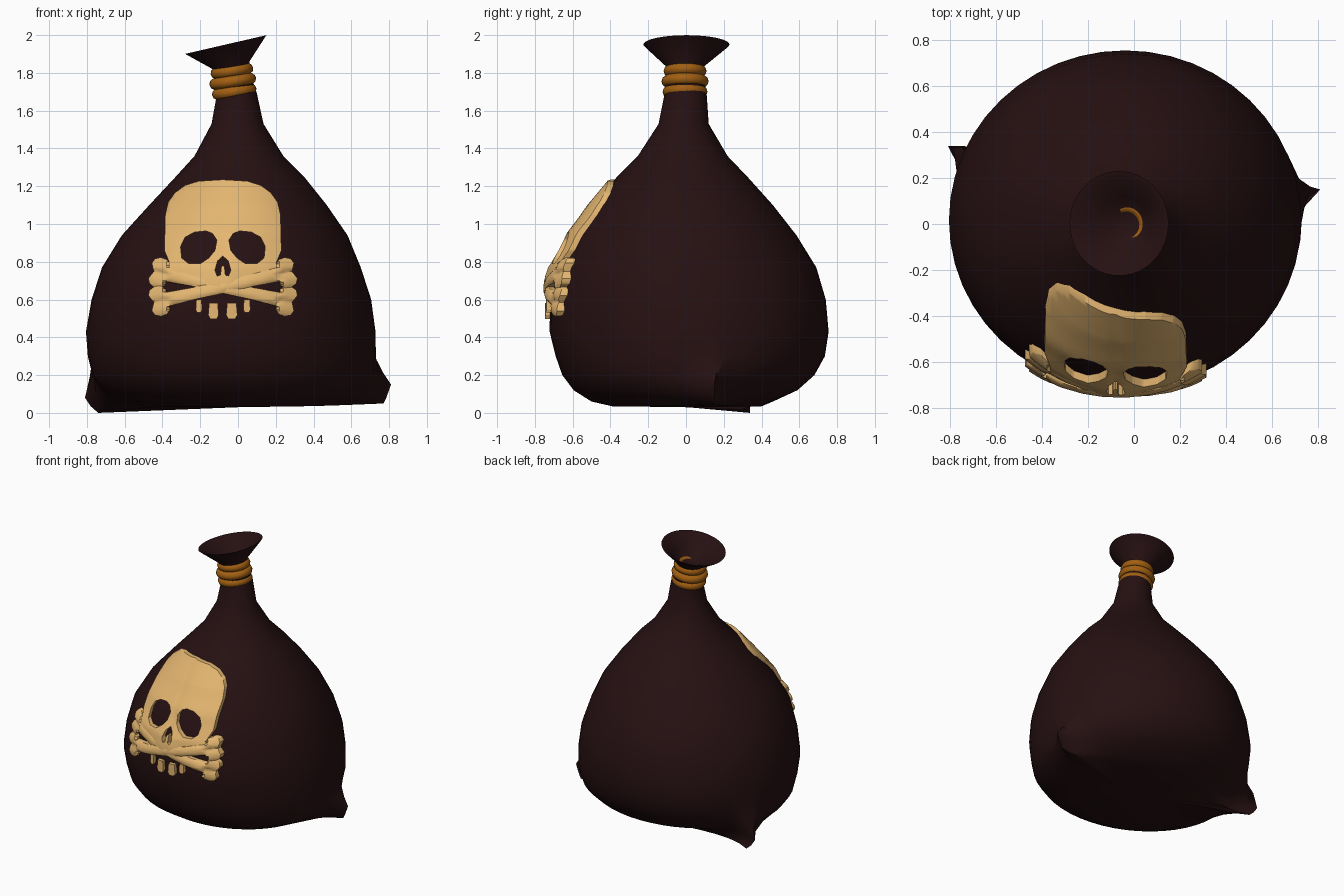
import bpy, bmesh, math
from mathutils import Vector
from mathutils.bvhtree import BVHTree

if "Cube" in bpy.data.objects:
    bpy.data.objects.remove(bpy.data.objects["Cube"])


def material(name, rgb):
    m = bpy.data.materials.new(name)
    m.diffuse_color = (*rgb, 1)
    m.use_nodes = True
    m.node_tree.nodes["Principled BSDF"].inputs["Base Color"].default_value = m.diffuse_color
    return m


CLOTH = material("dark brown cloth", (0.019, 0.0052, 0.006))
ROPE = material("orange rope", (0.36, 0.115, 0.006))
BONE = material("pale bone", (0.78, 0.47, 0.165))


def add_object(name, bm, mat, angle=40):
    bmesh.ops.recalc_face_normals(bm, faces=bm.faces)
    me = bpy.data.meshes.new(name)
    bm.to_mesh(me)
    bm.free()
    me.materials.append(mat)
    ob = bpy.data.objects.new(name, me)
    bpy.context.collection.objects.link(ob)
    bpy.ops.object.select_all(action='DESELECT')
    ob.select_set(True)
    bpy.context.view_layer.objects.active = ob
    bpy.ops.object.shade_smooth_by_angle(angle=math.radians(angle))
    return ob


# Sack rings: z, left x, right x, front y, back y, tilt in x
RINGS = [
    (0.035, -.42, .42, -.39, .40, 0), (0.06, -.58, .56, -.50, .46, 0),
    (0.12, -.71, .67, -.595, .59, 0), (0.20, -.77, .72, -.655, .68, 0),
    (0.30, -.795, .73, -.69, .735, 0), (0.43, -.805, .728, -.722, .755, 0),
    (0.60, -.775, .705, -.72, .74, 0), (0.77, -.72, .65, -.69, .69, 0),
    (0.94, -.615, .58, -.60, .585, 0), (1.10, -.47, .47, -.49, .46, 0),
    (1.25, -.33, .35, -.365, .325, 0), (1.36, -.23, .24, -.255, .22, 0),
    (1.53, -.14, .135, -.145, .12, 0), (1.68, -.115, .10, -.115, .11, .1),
    (1.80, -.11, .06, -.095, .09, .15), (1.84, -.135, .06, -.11, .10, .2),
    (1.95, -.28, .15, -.225, .23, .23), (1.945, -.262, .132, -.205, .21, .23),
    (1.88, -.15, .07, -.12, .12, .2), (1.83, -.08, .03, -.06, .06, .15)]
# Pulled-out lower corners per ring: spread, left tip, right tip
CORNERS = {
    0: (.7, (-.74, .34, 0), (.77, .15, .05)),
    1: (.5, (-.78, .34, .035), (.785, .15, .08)),
    2: (.33, (-.81, .34, .08), (.81, .15, .15)),
    3: (.27, (-.785, .33, .19), (.77, .16, .21))}
N = 48
bm = bmesh.new()
loops = []
for k, (z, x0, x1, y0, y1, tilt) in enumerate(RINGS):
    loop = []
    for i in range(N):
        a = 2 * math.pi * i / N
        c = Vector(((x0 + x1) / 2, (y0 + y1) / 2, z))
        dx = (x1 - x0) / 2 * math.cos(a)
        p = c + Vector((dx, (y1 - y0) / 2 * math.sin(a), tilt * dx))
        if k in CORNERS:
            w, *tips = CORNERS[k]
            for t, step in zip(tips, (21, 1)):
                d = abs((i - step + N // 2) % N - N // 2) * 2 * math.pi / N
                p = p.lerp(Vector(t), max(0, 1 - d / w) ** 1.2)
        loop.append(bm.verts.new(p))
    loops.append(loop)
for lo, hi in zip(loops, loops[1:]):
    for i in range(N):
        j = (i + 1) % N
        bm.faces.new((lo[i], lo[j], hi[j], hi[i]))
for loop, c in ((loops[0], (0, .01, .03)), (loops[-1], (-.025, 0, 1.82))):
    v = bm.verts.new(c)
    for i in range(N):
        bm.faces.new((loop[i], loop[(i + 1) % N], v))
surface = BVHTree.FromBMesh(bm)
add_object("sack", bm, CLOTH, 50)

# Rope wound around the neck
for k, (x, z, r) in enumerate(((-.02, 1.70, .088), (-.028, 1.755, .094), (-.032, 1.81, .083))):
    bpy.ops.mesh.primitive_torus_add(location=(x, -.005, z), rotation=(0, -.15, 0),
                                     major_radius=r, minor_radius=.031,
                                     major_segments=32, minor_segments=10)
    ring = bpy.context.object
    ring.name = f"rope_ring_{k + 1}"
    ring.data.materials.append(ROPE)
    bpy.ops.object.shade_smooth_by_angle(angle=math.radians(50))

CX = -.08  # middle line of the emblem


def plate(name, outlines, relief, step=.025):
    """Fill flat outlines (with holes), slice them finely and wrap them on the sack."""
    cu = bpy.data.curves.new(name + "_outline", 'CURVE')
    cu.dimensions = '2D'
    cu.fill_mode = 'BOTH'
    cu.extrude = .01
    for pts in outlines:
        s = cu.splines.new('POLY')
        s.points.add(len(pts) - 1)
        for q, (x, z) in zip(s.points, pts):
            q.co = (x, z, 0, 1)
        s.use_cyclic_u = True
    tmp = bpy.data.objects.new(name + "_outline", cu)
    bpy.context.collection.objects.link(tmp)
    me = bpy.data.meshes.new_from_object(tmp.evaluated_get(bpy.context.evaluated_depsgraph_get()))
    bpy.data.objects.remove(tmp)
    bm = bmesh.new()
    bm.from_mesh(me)
    bmesh.ops.remove_doubles(bm, verts=bm.verts, dist=1e-5)
    for axis in (0, 1):
        vals = [v.co[axis] for v in bm.verts]
        for k in range(math.ceil(min(vals) / step), math.ceil(max(vals) / step)):
            co, no = [0, 0, 0], [0, 0, 0]
            co[axis], no[axis] = k * step + .0007, 1
            bmesh.ops.bisect_plane(bm, geom=bm.verts[:] + bm.edges[:] + bm.faces[:],
                                   plane_co=co, plane_no=no, dist=1e-5)
    for v in bm.verts:
        x, z, side = v.co
        hit = surface.ray_cast(Vector((x + CX, -3, z)), Vector((0, 1, 0)))[0]
        v.co = (x + CX, hit.y - relief(x, z) if side > 0 else hit.y + .01, z)
    return add_object(name, bm, BONE, 45)


def mirrored(half):
    """Close a right-half outline whose ends lie on the middle line."""
    return half + [(-x, z) for x, z in reversed(half) if x > 0]


# Skull with eye and nose openings
head = mirrored([(0, 1.235), (.13, 1.227), (.20, 1.205), (.255, 1.165), (.29, 1.115),
                 (.305, 1.05), (.31, .86), (.285, .80), (.285, .73), (.16, .675),
                 (.05, .645), (0, .635)])
eye = [(.032, .915), (.055, .95), (.09, .963), (.15, .957), (.20, .93), (.224, .88),
       (.218, .82), (.18, .79), (.12, .79), (.075, .82), (.042, .86)]
nose = mirrored([(0, .83), (.028, .805), (.042, .755), (.03, .725), (.013, .73), (.008, .775), (0, .78)])


def skull_relief(x, z):
    muzzle = math.exp(-(x / .09) ** 2 - ((z - .70) / .09) ** 2)
    brow = math.exp(-((z - .96) / .05) ** 2)
    return .033 + .018 * muzzle + .006 * brow - .006 * math.exp(-(x / .012) ** 2)


plate("skull", [head, eye, [(-x, z) for x, z in eye], nose], skull_relief)

# Crossed bones
half_bone = [(0, .034), (.16, .032), (.30, .038)]
half_bone += [(.345 + .05 * math.cos(a), .042 + .04 * math.sin(a))
              for a in (math.radians(d) for d in (160, 120, 80, 40, 0, -40))]
right = half_bone + [(.375, 0)] + [(u, -v) for u, v in reversed(half_bone)]
bone = right + [(-u, v) for u, v in reversed(right[1:-1])]
for name, s in (("bone_rising", 1), ("bone_falling", -1)):
    a = s * math.atan2(.165, .74)
    ca, sa = math.cos(a), math.sin(a)

    def bone_relief(x, z, ca=ca, sa=sa, s=s):
        v = abs(-x * sa + (z - .667) * ca)
        u = abs(x * ca + (z - .667) * sa)
        d = v / .04 if u < .3 else (v - .042) / .045
        return .018 + .026 * math.sqrt(max(0, 1 - d * d)) + .004 * s

    plate(name, [[(u * ca - v * sa, .667 + u * sa + v * ca) for u, v in bone]], bone_relief, .02)

# Loose teeth below the bones
for k, (x, z, w, h) in enumerate(((-.127, .565, .017, .034), (-.05, .54, .028, .043),
                                  (.047, .54, .03, .043), (.127, .565, .019, .034))):
    tooth = [(x - w * .8, z + h), (x + w * .8, z + h), (x + w, z - h * .5), (x + w * .6, z - h),
             (x - w * .6, z - h), (x - w, z - h * .5)]
    plate(f"tooth_{k + 1}", [tooth], lambda px, pz: .026)
